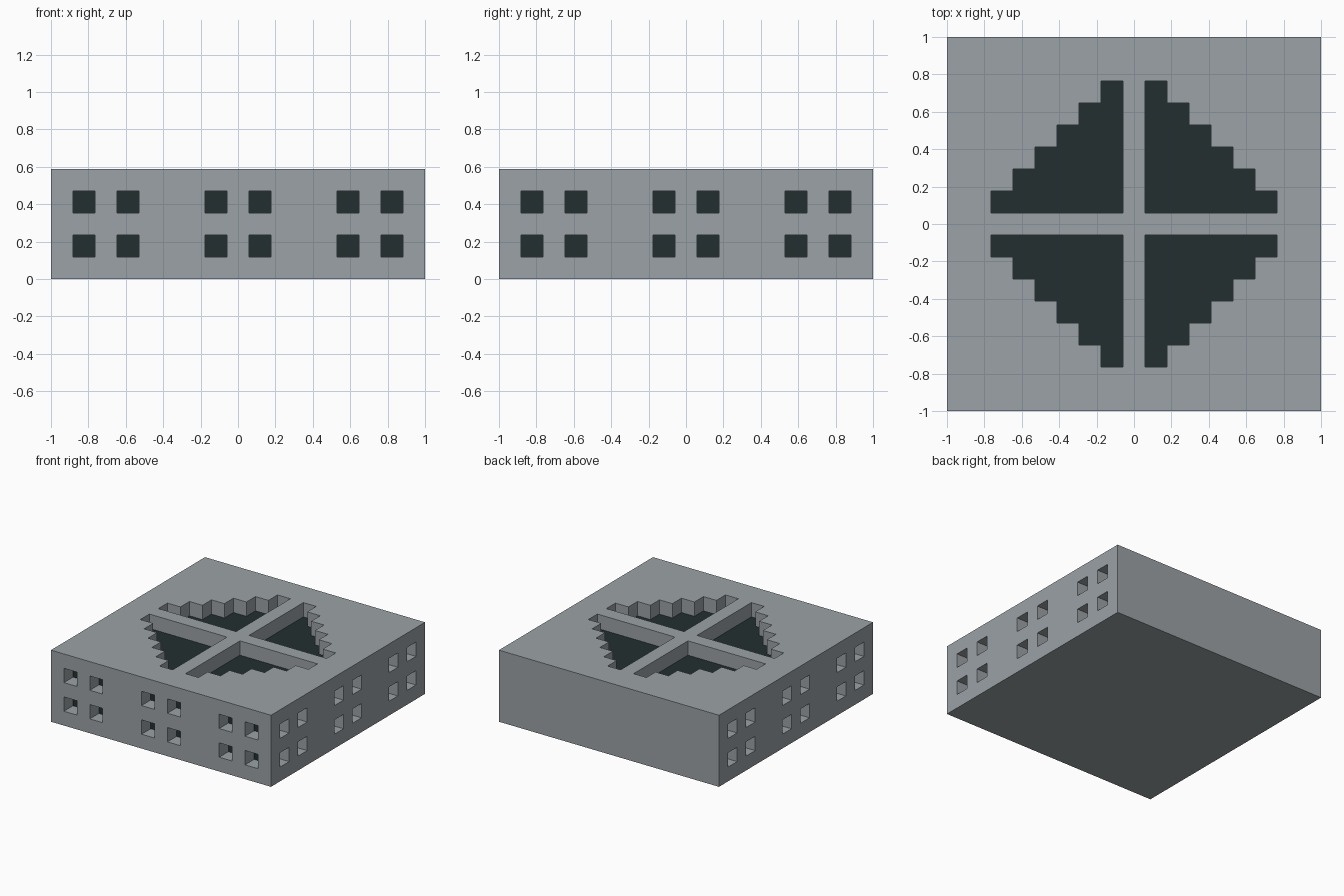
import bpy, bmesh
from mathutils import Vector

if "Cube" in bpy.data.objects:
    bpy.data.objects.remove(bpy.data.objects["Cube"])

U = 2 / 17            # one block; the model is 17 x 17 x 5 blocks
SIZE = Vector((17, 17, 5))


def material(name, rgb):
    m = bpy.data.materials.new(name)
    m.diffuse_color = (*rgb, 1)
    m.use_nodes = True
    m.node_tree.nodes["Principled BSDF"].inputs["Base Color"].default_value = m.diffuse_color
    return m


bm = bmesh.new()

# Solid slab standing on z = 0 (in block units)
bmesh.ops.create_cube(bm, size=1)
for v in bm.verts:
    v.co = Vector((v.co.x * SIZE.x, v.co.y * SIZE.y, (v.co.z + 0.5) * SIZE.z))


def slice_at(axis, pos):
    normal = Vector((0, 0, 0))
    normal[axis] = 1
    bmesh.ops.bisect_plane(bm, geom=bm.verts[:] + bm.edges[:] + bm.faces[:],
                           plane_co=normal * pos, plane_no=normal, dist=1e-5)


# Block grid lines
for k in range(8):
    for s in (-1, 1):
        slice_at(0, s * (k + 0.5))
        slice_at(1, s * (k + 0.5))
for z in range(1, 5):
    slice_at(2, z)


def is_window(along, z):
    return round(abs(along)) in (1, 5, 7) and round(z - 0.5) in (1, 3)


def is_stepped_opening(x, y):
    i, j = round(abs(x)), round(abs(y))
    return i >= 1 and j >= 1 and i + j <= 7


def is_recess(face, n):
    c = face.calc_center_median()
    if n.z > 0.9:
        return is_stepped_opening(c.x, c.y)
    if n.y < -0.9:
        return is_window(c.x, c.z)
    if abs(n.x) > 0.9:
        return is_window(c.y, c.z)
    return False


# Sink the openings one block deep: top, front, left and right (back is plain)
bm.normal_update()
sides = [Vector(d) for d in ((0, 0, 1), (0, -1, 0), (1, 0, 0), (-1, 0, 0))]
picked = [(n, [f for f in bm.faces if f.normal.dot(n) > 0.9 and is_recess(f, n)])
          for n in sides]
for n, faces in picked:
    out = bmesh.ops.extrude_face_region(bm, geom=faces)["geom"]
    bmesh.ops.translate(bm, vec=-n,
                        verts=[g for g in out if isinstance(g, bmesh.types.BMVert)])
    bmesh.ops.delete(bm, geom=[f for f in faces if f.is_valid], context='FACES')
    for f in out:
        if isinstance(f, bmesh.types.BMFace):
            f.material_index = 1      # dark recess floors

bmesh.ops.recalc_face_normals(bm, faces=bm.faces)
bmesh.ops.scale(bm, vec=(U, U, U), verts=bm.verts)

mesh = bpy.data.meshes.new("slab")
bm.to_mesh(mesh)
bm.free()
mesh.materials.append(material("stone grey", (0.33, 0.36, 0.38)))
mesh.materials.append(material("dark slate", (0.016, 0.028, 0.028)))
slab = bpy.data.objects.new("slab", mesh)
bpy.context.collection.objects.link(slab)
